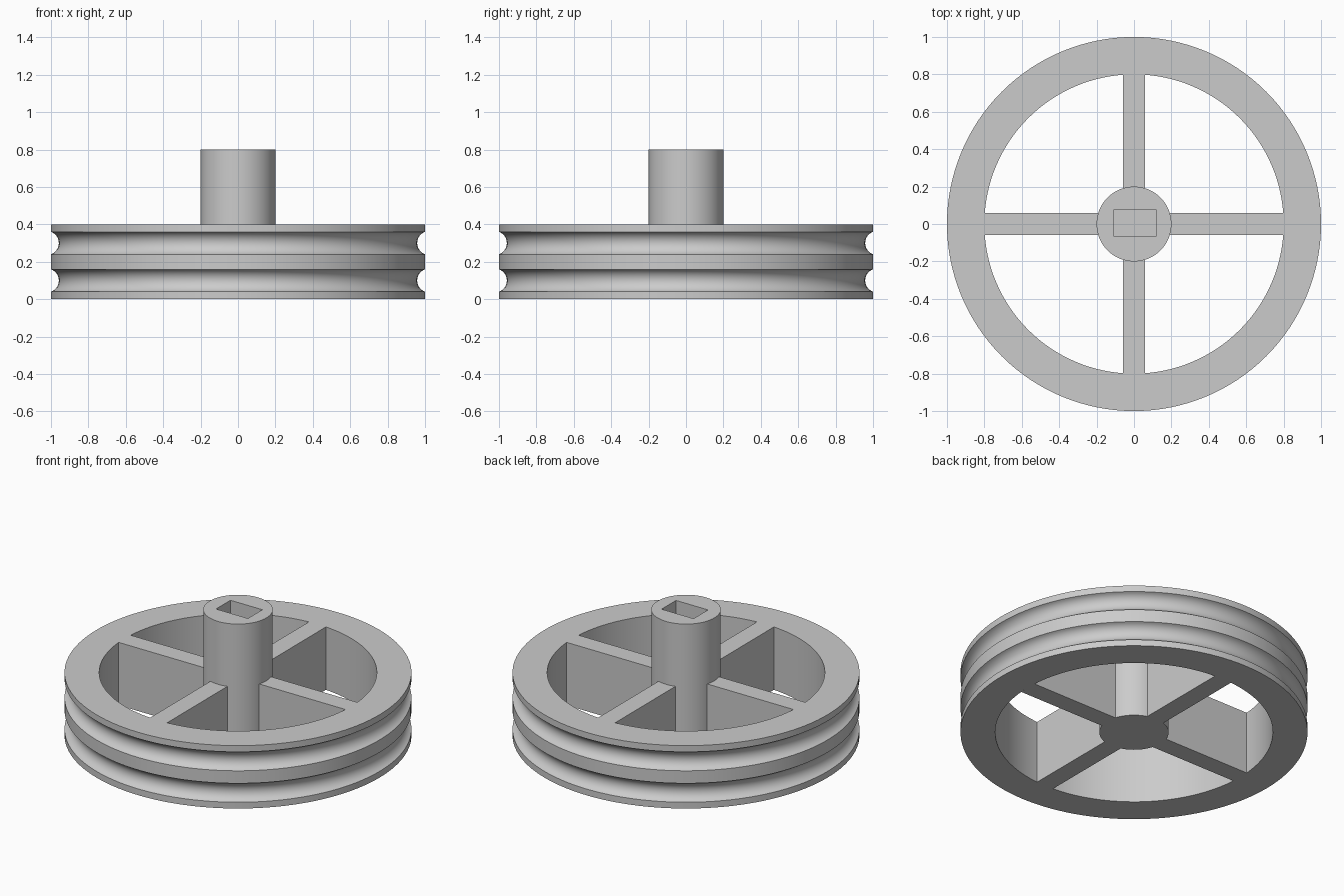
import bpy, bmesh, math
from mathutils import Matrix

old = bpy.data.objects.get("Cube")
if old:
    bpy.data.objects.remove(old, do_unlink=True)

GREY = (0.6, 0.6, 0.6, 1)
metal = bpy.data.materials.new("plain grey")
metal.use_nodes = True
metal.diffuse_color = GREY
metal.node_tree.nodes["Principled BSDF"].inputs["Base Color"].default_value = GREY

RIM_OUT, RIM_IN, HUB_R = 1.0, 0.8, 0.2
WHEEL_H, HUB_H, SPOKE_W = 0.4, 0.8, 0.12
STEPS = 128


def finish(name, bm):
    bmesh.ops.remove_doubles(bm, verts=bm.verts, dist=1e-5)
    bmesh.ops.recalc_face_normals(bm, faces=bm.faces)
    mesh = bpy.data.meshes.new(name)
    bm.to_mesh(mesh)
    bm.free()
    mesh.materials.append(metal)
    ob = bpy.data.objects.new(name, mesh)
    bpy.context.collection.objects.link(ob)
    return ob


def activate(ob):
    bpy.ops.object.select_all(action='DESELECT')
    ob.select_set(True)
    bpy.context.view_layer.objects.active = ob


def smooth(ob):
    activate(ob)
    bpy.ops.object.shade_smooth_by_angle(angle=math.radians(30))


def lathe(name, profile):
    """Spin a closed (radius, z) outline around the z axis."""
    bm = bmesh.new()
    verts = [bm.verts.new((r, 0, z)) for r, z in profile]
    edges = [bm.edges.new((a, b)) for a, b in zip(verts, verts[1:] + verts[:1])]
    bmesh.ops.spin(bm, geom=verts + edges, cent=(0, 0, 0), axis=(0, 0, 1),
                   angle=math.tau, steps=STEPS, use_merge=True)
    return finish(name, bm)


def groove(z_mid, half=0.06, depth=0.042, n=14):
    """Points of a circular-arc groove cut into the rim, going upward."""
    rad = (half ** 2 + depth ** 2) / (2 * depth)
    spread = math.asin(half / rad)
    cx = RIM_OUT - depth + rad
    angles = [spread * (2 * i / n - 1) for i in range(n + 1)]
    return [(cx - rad * math.cos(a), z_mid + rad * math.sin(a)) for a in angles]


# Rim with two belt grooves
rim = lathe("grooved_rim", [(RIM_IN, 0), (RIM_OUT, 0)] + groove(0.1) + groove(0.3)
            + [(RIM_OUT, WHEEL_H), (RIM_IN, WHEEL_H)])
smooth(rim)

# Hub with a blind rectangular socket in its top
bm = bmesh.new()
bmesh.ops.create_cone(bm, cap_ends=True, segments=STEPS, radius1=HUB_R, radius2=HUB_R,
                      depth=HUB_H, matrix=Matrix.Translation((0, 0, HUB_H / 2)))
hub = finish("hub", bm)

bm = bmesh.new()
bmesh.ops.create_cube(bm, size=1, matrix=Matrix.Translation((0.005, 0.005, HUB_H))
                      @ Matrix.Diagonal((0.225, 0.145, 0.8, 1)))
cutter = finish("socket_cutter", bm)
cutter.hide_render = True
activate(hub)
cut = hub.modifiers.new("socket", 'BOOLEAN')
cut.operation, cut.object, cut.solver = 'DIFFERENCE', cutter, 'EXACT'
bpy.ops.object.modifier_apply(modifier=cut.name)
bpy.data.objects.remove(cutter, do_unlink=True)
smooth(hub)

# Four full-height spokes whose ends follow the hub and rim curves
for i, side in enumerate(("left", "back", "right", "front")):
    bm = bmesh.new()
    ys = [SPOKE_W * (k / 4 - 0.5) for k in range(5)]
    outline = [(math.sqrt(RIM_IN ** 2 - y * y), y) for y in ys]
    outline += [(math.sqrt(HUB_R ** 2 - y * y), y) for y in reversed(ys)]
    base = bm.faces.new([bm.verts.new((x, y, 0)) for x, y in outline])
    top = bmesh.ops.extrude_face_region(bm, geom=[base], use_keep_orig=True)["geom"]
    bmesh.ops.translate(bm, vec=(0, 0, WHEEL_H),
                        verts=[v for v in top if isinstance(v, bmesh.types.BMVert)])
    bm.transform(Matrix.Rotation(i * math.pi / 2, 4, 'Z'))
    finish(side + "_spoke", bm)
